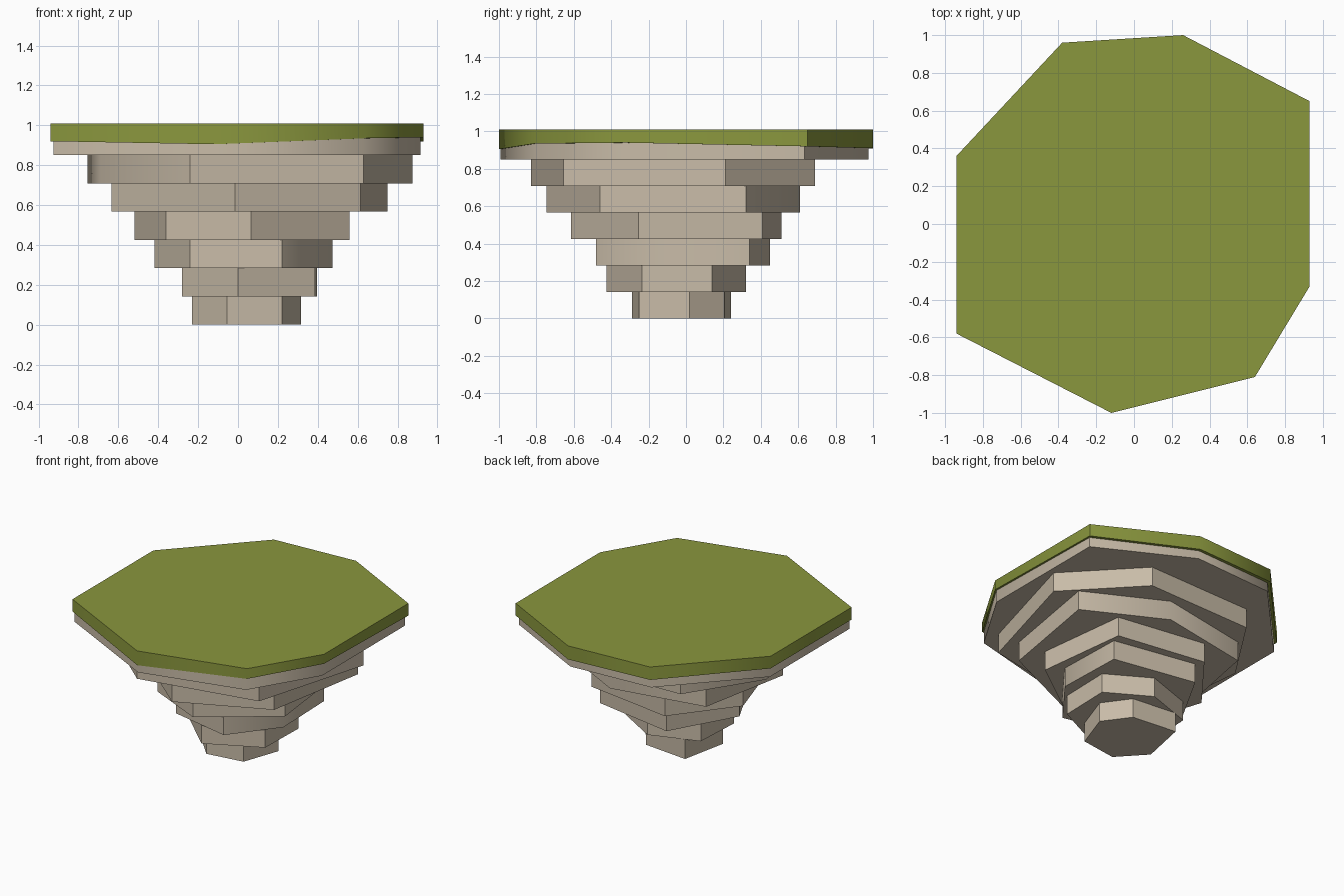
import bpy, bmesh, math

if "Cube" in bpy.data.objects:
    bpy.data.objects.remove(bpy.data.objects["Cube"])


def material(name, rgb):
    m = bpy.data.materials.new(name)
    m.diffuse_color = (*rgb, 1.0)
    m.use_nodes = True
    m.node_tree.nodes["Principled BSDF"].inputs["Base Color"].default_value = m.diffuse_color
    return m


def slab(name, outline, bottoms, top, mat):
    """Closed prism on an irregular outline; bottoms gives one height per corner."""
    bm = bmesh.new()
    low = [bm.verts.new((x, y, z)) for (x, y), z in zip(outline, bottoms)]
    high = [bm.verts.new((x, y, top)) for x, y in outline]
    bm.faces.new(high)
    bm.faces.new(low[::-1])
    n = len(outline)
    for i in range(n):
        j = (i + 1) % n
        bm.faces.new((low[i], low[j], high[j], high[i]))
    bmesh.ops.recalc_face_normals(bm, faces=bm.faces[:])
    mesh = bpy.data.meshes.new(name)
    bm.to_mesh(mesh)
    bm.free()
    mesh.materials.append(mat)
    ob = bpy.data.objects.new(name, mesh)
    bpy.context.collection.objects.link(ob)
    bpy.ops.object.select_all(action='DESELECT')
    ob.select_set(True)
    bpy.context.view_layer.objects.active = ob
    bpy.ops.object.shade_smooth_by_angle(angle=math.radians(46))
    return ob


grass = material("grass_green", (0.255, 0.310, 0.048))
rock = material("rock_beige", (0.58, 0.50, 0.39))

# Grass cap: flat top, slightly uneven lower edge
rim = [(-0.12, -1.0), (0.64, -0.81), (0.93, -0.33), (0.93, 0.65),
       (0.26, 1.0), (-0.38, 0.96), (-0.94, 0.36), (-0.94, -0.58)]
rim_bottom = [0.905, 0.935, 0.94, 0.92, 0.91, 0.915, 0.92, 0.92]
slab("grass_cap", rim, rim_bottom, 1.01, grass)

# Rock tiers from the ground up, each a wider irregular polygon
tiers = [
    [(-0.055, -0.29), (0.22, -0.25), (0.315, 0.02), (0.18, 0.205),
     (-0.16, 0.24), (-0.23, -0.10)],
    [(0.0, -0.425), (0.385, -0.235), (0.395, 0.14), (0.09, 0.32),
     (-0.26, 0.20), (-0.28, -0.16)],
    [(0.22, -0.48), (0.475, -0.15), (0.46, 0.34), (-0.155, 0.45),
     (-0.42, -0.02), (-0.24, -0.38)],
    [(0.065, -0.615), (0.56, -0.255), (0.48, 0.41), (-0.185, 0.51),
     (-0.52, 0.08), (-0.36, -0.42)],
    [(-0.015, -0.745), (0.615, -0.46), (0.75, 0.32), (0.19, 0.61),
     (-0.50, 0.48), (-0.635, -0.22)],
    [(-0.24, -0.83), (0.63, -0.655), (0.875, 0.21), (0.42, 0.69),
     (-0.42, 0.665), (-0.755, 0.15), (-0.69, -0.44)],
    [(x * 0.985, y * 0.985 - 0.008) for x, y in rim],
]
step = 0.85 / 6
for i, outline in enumerate(tiers):
    z = i * step
    top = 0.96 if i == 6 else z + step
    slab(f"rock_tier_{i + 1}", outline, [z] * len(outline), top, rock)
